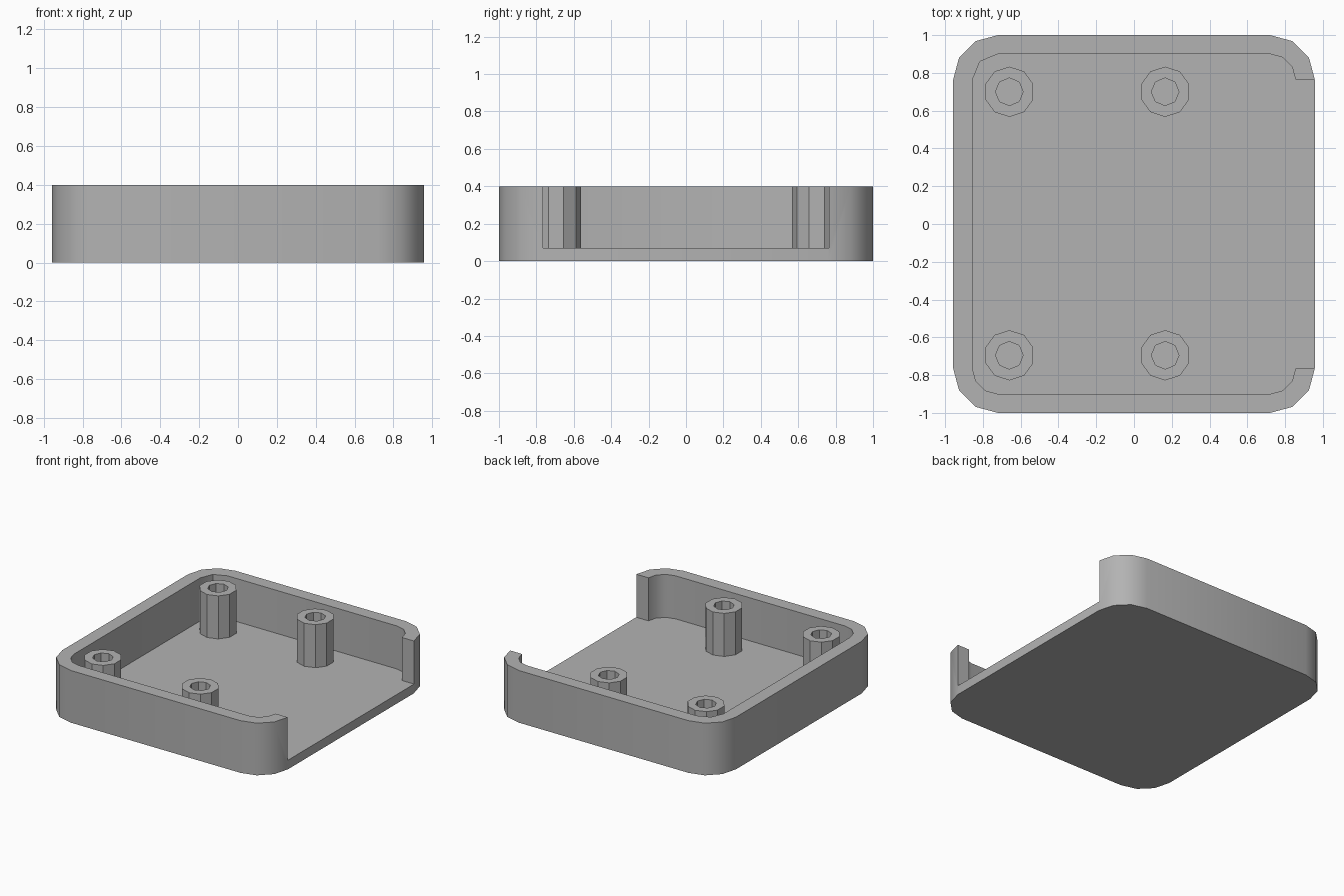
import bpy
import bmesh
from math import cos, sin, pi, radians

if "Cube" in bpy.data.objects:
    bpy.data.objects.remove(bpy.data.objects["Cube"], do_unlink=True)

HEIGHT, FLOOR = 0.4, 0.07

# Plain grey plastic
GREY = (0.45, 0.45, 0.45, 1)
plastic = bpy.data.materials.new("grey plastic")
plastic.use_nodes = True
plastic.diffuse_color = GREY
plastic.node_tree.nodes["Principled BSDF"].inputs["Base Color"].default_value = GREY


def arc(cx, cy, radius, start, sweep, steps):
    """Points along an arc, both ends included; angles in degrees."""
    angles = [radians(start + sweep * i / steps) for i in range(steps + 1)]
    return [(cx + radius * cos(a), cy + radius * sin(a)) for a in angles]


def polygon(cx, cy, radius, sides):
    return arc(cx, cy, radius, 90, 360, sides)[:-1]


def prism(name, outline, bottom, top):
    """Closed solid from a counter-clockwise outline."""
    bm = bmesh.new()
    base = bm.faces.new([bm.verts.new((x, y, bottom)) for x, y in outline])
    grown = bmesh.ops.extrude_face_region(bm, geom=[base], use_keep_orig=True)
    for v in grown["geom"]:
        if isinstance(v, bmesh.types.BMVert):
            v.co.z = top
    bmesh.ops.recalc_face_normals(bm, faces=bm.faces)
    mesh = bpy.data.meshes.new(name)
    bm.to_mesh(mesh)
    bm.free()
    mesh.materials.append(plastic)
    obj = bpy.data.objects.new(name, mesh)
    bpy.context.collection.objects.link(obj)
    return obj


def carve(obj, outline, bottom):
    """Cut an open-topped pocket, then drop the cutter."""
    cutter = prism("cutter", outline, bottom, HEIGHT + 0.1)
    cutter.hide_render = True
    mod = obj.modifiers.new("pocket", "BOOLEAN")
    mod.operation, mod.solver, mod.object = "DIFFERENCE", "EXACT", cutter
    bpy.ops.object.select_all(action="DESELECT")
    bpy.context.view_layer.objects.active = obj
    obj.select_set(True)
    bpy.ops.object.modifier_apply(modifier=mod.name)
    bpy.data.objects.remove(cutter, do_unlink=True)
    bpy.ops.object.shade_smooth_by_angle(angle=radians(31))


# Tray: rounded block, hollowed out with one side left open
CX, CY = 0.72, 0.765
outer = []
for i, (sx, sy) in enumerate([(1, 1), (-1, 1), (-1, -1), (1, -1)]):
    outer += arc(sx * CX, sy * (1 - 0.238), 0.238, 90 * i, 90, 3)
outer = [(max(-0.96, min(0.96, x)), y) for x, y in outer]

cavity = [(1.1, -CY), (1.1, CY)]
cavity += arc(CX, CY, 0.135, 0, 90, 3)
cavity += arc(-CX, CY, 0.135, 90, 90, 2)
cavity += arc(-CX, -CY, 0.135, 180, 90, 3)
cavity += arc(CX, -CY, 0.135, 270, 90, 3)

tray = prism("tray", outer, 0, HEIGHT)
carve(tray, cavity, FLOOR)

# Four hollow screw posts
for side, x in (("right", -0.66), ("left", 0.165)):
    for end, y in (("front", -0.695), ("back", 0.7)):
        post = prism(f"screw_post_{end}_{side}", polygon(x, y, 0.133, 10), FLOOR - 0.02, HEIGHT)
        carve(post, polygon(x, y, 0.073, 8), FLOOR - 0.04)
